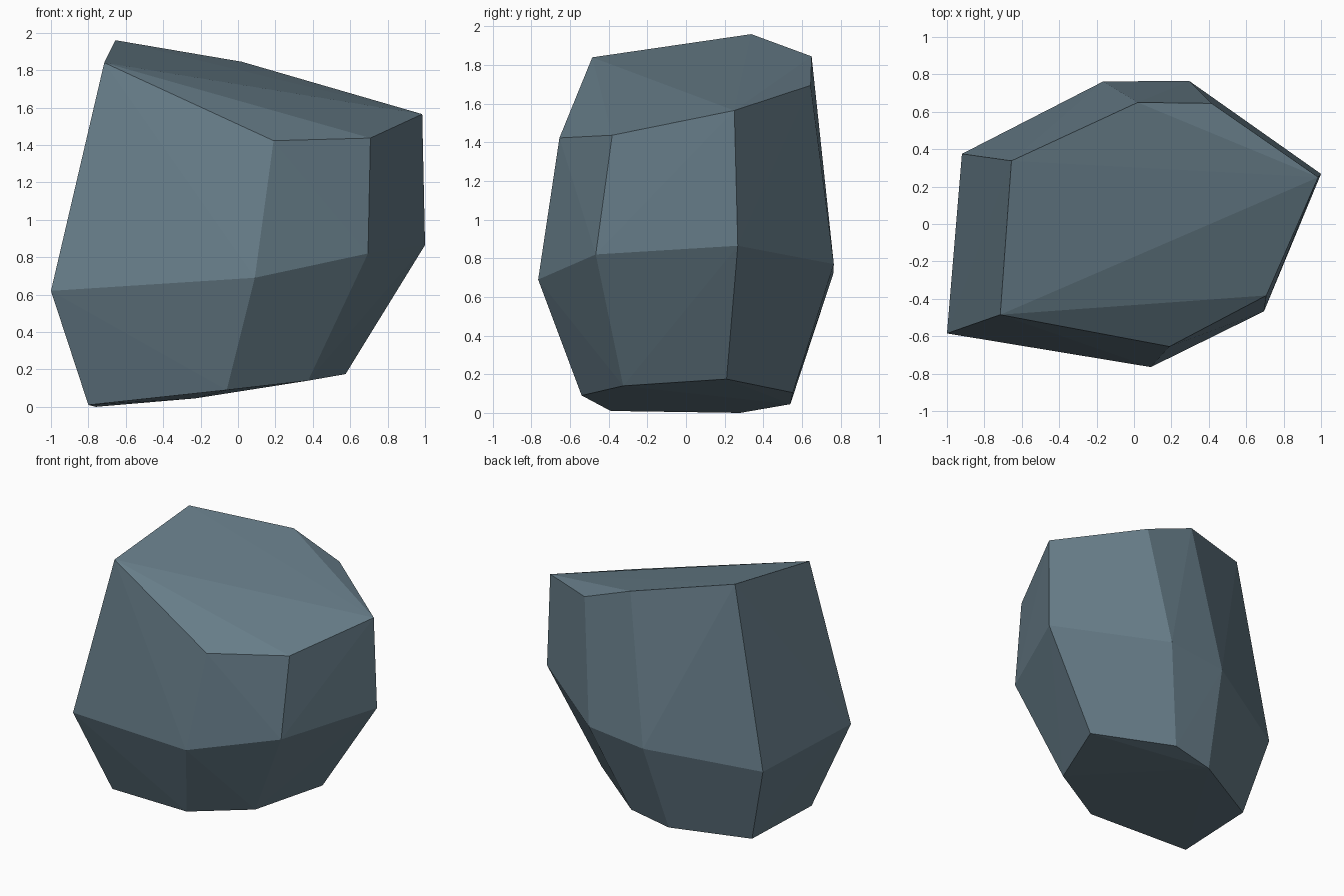
import bpy, bmesh

# Seven-sided rings of a rough boulder: sloped base, wide waist, slanted top
base = [(-.80, -.39, .01), (-.06, -.54, .09), (.375, -.325, .14), (.575, .21, .175),
        (.08, .553, .105), (-.23, .54, .045), (-.76, .28, 0)]
waist = [(-1, -.585, .62), (.09, -.765, .69), (.695, -.467, .82), (1, .268, .865),
         (.295, .765, .77), (-.165, .762, .72), (-.92, .375, .595)]
top = [(-.715, -.485, 1.84), (.19, -.655, 1.423), (.708, -.382, 1.437), (.985, .25, 1.565),
       (.415, .645, 1.695), (.02, .65, 1.845), (-.655, .338, 1.96)]

# Wrap the rings in a faceted convex shell
bm = bmesh.new()
for p in base + waist + top:
    bm.verts.new(p)
bmesh.ops.convex_hull(bm, input=bm.verts[:])
bmesh.ops.recalc_face_normals(bm, faces=bm.faces[:])

mesh = bpy.data.meshes.new("boulder")
bm.to_mesh(mesh)
bm.free()
boulder = bpy.data.objects.new("boulder", mesh)
bpy.context.collection.objects.link(boulder)

# One flat slate colour
slate = bpy.data.materials.new("slate grey")
slate.diffuse_color = (.133, .202, .246, 1)
mesh.materials.append(slate)
